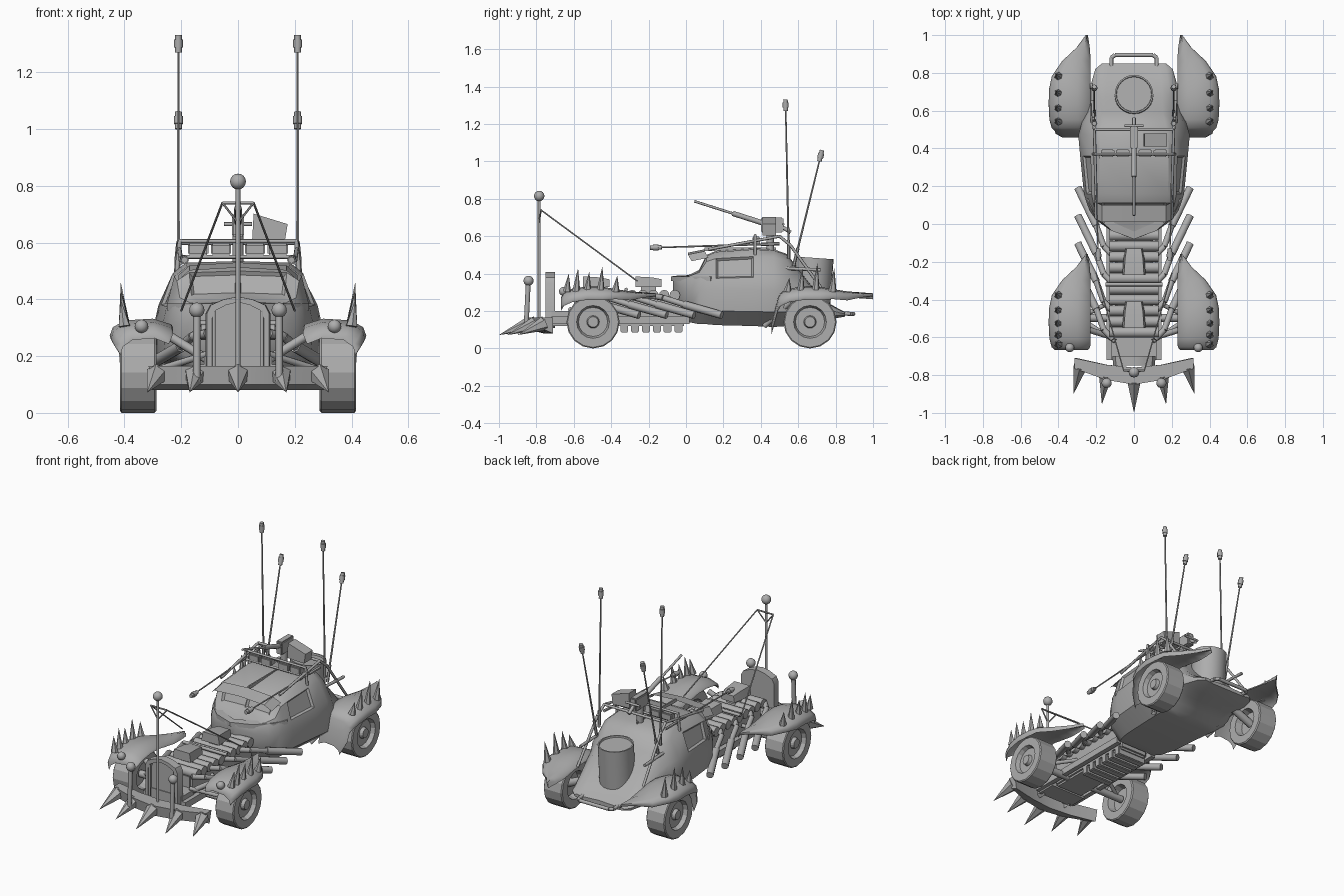
import bpy, bmesh, math
from mathutils import Vector, Matrix

cube = bpy.data.objects.get("Cube")
if cube:
    bpy.data.objects.remove(cube, do_unlink=True)

GREY = (0.42, 0.42, 0.42, 1)
mat = bpy.data.materials.new("bare grey metal")
mat.use_nodes = True
mat.diffuse_color = GREY
mat.node_tree.nodes["Principled BSDF"].inputs["Base Color"].default_value = GREY
SIDES = (("right", -1), ("left", 1))


def finish(name, bm, angle=35):
    bmesh.ops.recalc_face_normals(bm, faces=bm.faces)
    me = bpy.data.meshes.new(name)
    bm.to_mesh(me)
    bm.free()
    me.materials.append(mat)
    me.polygons.foreach_set("use_smooth", [True] * len(me.polygons))
    me.set_sharp_from_angle(angle=math.radians(angle))
    ob = bpy.data.objects.new(name, me)
    bpy.context.collection.objects.link(ob)
    return ob


def loft(name, rings, cap=True, closed=True, edit=None, angle=35):
    bm = bmesh.new()
    vs = [[bm.verts.new(p) for p in ring] for ring in rings]
    n = len(vs[0])
    grid = []
    for a, b in zip(vs, vs[1:]):
        grid.append([bm.faces.new((a[k], a[(k + 1) % n], b[(k + 1) % n], b[k]))
                     for k in range(n if closed else n - 1)])
    if cap:
        bm.faces.new(vs[0])
        bm.faces.new(vs[-1])
    bmesh.ops.recalc_face_normals(bm, faces=bm.faces)
    if edit:
        edit(bm, grid)
    return finish(name, bm, angle)


def rod(name, p, q, r, r2=None, sides=8):
    p, q = Vector(p), Vector(q)
    d = q - p
    m = Matrix.Translation((p + q) / 2) @ d.to_track_quat('Z', 'Y').to_matrix().to_4x4()
    bm = bmesh.new()
    bmesh.ops.create_cone(bm, cap_ends=True, segments=sides, radius1=r,
                          radius2=r if r2 is None else r2, depth=d.length, matrix=m)
    bmesh.ops.remove_doubles(bm, verts=bm.verts, dist=1e-5)
    return finish(name, bm, 50)


def pipe(name, pts, r, sides=8):
    for a, b in zip(pts, pts[1:]):
        rod(name, a, b, r, sides=sides)


def box(name, lo, hi, bevel=0.0):
    lo, hi = Vector(lo), Vector(hi)
    bm = bmesh.new()
    m = Matrix.Translation((lo + hi) / 2) @ Matrix.Diagonal((*(hi - lo), 1))
    bmesh.ops.create_cube(bm, size=1, matrix=m)
    if bevel:
        bmesh.ops.bevel(bm, geom=bm.edges[:], offset=bevel, segments=2, affect='EDGES')
    return finish(name, bm)


def ball(name, c, r):
    bm = bmesh.new()
    bmesh.ops.create_uvsphere(bm, u_segments=12, v_segments=8, radius=r, matrix=Matrix.Translation(c))
    return finish(name, bm, 60)


def lathe(name, profile, m, sides, angle=35):
    rings = [[m @ Vector((r * math.cos(t), r * math.sin(t), h))
              for t in (2 * math.pi * k / sides for k in range(sides))] for h, r in profile]
    return loft(name, rings, angle=angle)


# Body shell: y, half width, bottom, belt line, shoulder half width, roof
STATIONS = [(-.07, .03, .3, .365, .03, .375), (-.03, .13, .22, .365, .11, .385),
            (.02, .2, .14, .37, .17, .395), (.07, .235, .13, .37, .205, .42),
            (.11, .25, .13, .375, .215, .5), (.16, .265, .125, .375, .225, .522),
            (.36, .285, .12, .38, .23, .535), (.47, .295, .115, .38, .225, .53),
            (.54, .275, .12, .37, .205, .505), (.59, .25, .14, .34, .19, .44),
            (.67, .235, .15, .29, .185, .34), (.75, .225, .155, .23, .18, .25),
            (.82, .205, .165, .2, .17, .21), (.85, .17, .17, .19, .15, .195)]


def section(y, w, zb, belt, wr, roof):
    half = [(0, zb), (.64 * w, zb), (.97 * w, zb + (belt - zb) * .3), (w, zb + (belt - zb) * .75),
            (.95 * w, belt), (wr, belt + (roof - belt) * .72), (wr * .8, roof - .006), (0, roof)]
    full = half + [(-x, z) for x, z in half[-2:0:-1]]
    return [(x, y, z) for x, z in full]


def cut_windows(bm, grid):
    panes = [grid[5][k] for k in (4, 9)] + [grid[3][k] for k in (6, 7)]
    bmesh.ops.inset_individual(bm, faces=panes, thickness=.014, depth=-.012)


loft("body_shell", [section(*s) for s in STATIONS], edit=cut_windows)
visor = [(.21, .12, .485), (.17, .1, .52), (0, .1, .53), (-.17, .1, .52), (-.21, .12, .485)]
loft("windscreen_visor", [[(x, y - d, z - d * .2) for x, y, z in visor] for d in (0, .06, .09)],
     cap=False, closed=False)
lip = [(-.25, .13), (-.21, .05), (-.12, -.035), (0, -.08), (.12, -.035), (.21, .05), (.25, .13)]
loft("cowl_lip", [[(x, y, .36), (x, y, .385), (x * .85, y + .04, .39), (x * .85, y + .04, .36)]
                  for x, y in lip])
box("roof_seam", (-.004, .1, .52), (.004, .48, .54))

# Drum standing in the rear deck
drum = Matrix.Translation((0, .665, .165)) @ Matrix.Rotation(math.radians(-4), 4, 'X')
lathe("rear_drum", [(0, .102), (.32, .102), (.32, .094), (.31, .092)], drum, 24)

# Engine, chassis and underside
box("engine_block", (-.1, -.6, .12), (.1, 0, .28), .012)
box("front_crossmember", (-.12, -.72, .12), (.12, -.6, .2))
for i in range(10):
    y = -.06 - i * .057
    rod("engine_rib", (-.13, y, .285), (.13, y, .285), .028, sides=12)
for i in range(6):
    y = -.04 - i * .058
    box("sump_fin", (-.1, y - .021, .085), (.1, y + .021, .14), .005)
for y in (-.2, -.48):
    box("scoop_stem", (-.03, y - .04, .28), (.03, y + .04, .35))
    loft("intake_scoop", [[(s * w, y + d, z) for s, z in ((-1, .33), (1, .33), (.85, t), (-.85, t))]
                          for d, w, t in ((-.07, .062, .385), (.02, .055, .38), (.07, .045, .37))])
rod("engine_crossbar", (-.15, -.32, .315), (.15, -.32, .315), .01)
rod("front_axle", (-.32, -.497, .142), (.32, -.497, .142), .022, sides=10)

WHEEL = [(.33, 0), (.33, .075), (.288, .085), (.288, .136), (.294, .142), (.41, .142), (.415, .136),
         (.415, .088), (.39, .078), (.39, .034), (.41, .028), (.41, 0)]
# Fender: distance from wheel centre, crown height, inner and outer x
FENDER = [(-.17, .275, .25, .42), (-.155, .3, .238, .436), (-.11, .32, .235, .448), (-.03, .332, .235, .452),
          (.05, .33, .235, .45), (.12, .318, .235, .435), (.2, .305, .235, .38),
          (.27, .3, .24, .305), (.337, .295, .25, .256)]


def fender(name, s, cy, lead, spike_at):
    rings = []
    for d, z, a, b in lead + FENDER:
        w, y = b - a, cy + d
        drop = (.06 if d < .1 else .042) * min(1, w / .17)
        top = [(a, z - .02), (a + .3 * w, z), (a + .75 * w, z - .006), (a + .95 * w, z - drop * .5),
               (b, z - drop)]
        under = [(x - .006, h - .012) for x, h in reversed(top)]
        rings.append([(s * x, y, h) for x, h in top + under])
    loft(name, rings, angle=50)
    for d, h in spike_at:
        rod(name + "_spike", (s * .4, cy + d, .305), (s * .413, cy + d + .01, h), .022, 0, 6)


for side, s in SIDES:
    for end, cy in (("front", -.497), ("rear", .663)):
        spin = Matrix.Translation((0, cy, .142)) @ Matrix.Rotation(s * math.pi / 2, 4, 'Y')
        lathe(f"{side}_{end}_wheel", WHEEL, spin, 16, 15)
    fender(f"{side}_front_fender", s, -.497, [],
           [(-.14, .4), (-.09, .43), (-.03, .41), (.04, .44), (.12, .39)])
    fender(f"{side}_rear_fender", s, .663, [(-.205, .14, .235, .38), (-.185, .22, .235, .415)],
           [(-.12, .38), (-.05, .43), (.03, .46), (.12, .43)])
    ball(f"{side}_fender_lamp", (s * .34, -.655, .305), .024)

    # Chassis rails, suspension links and exhausts
    box(f"{side}_chassis_rail", (s * .13 - .015, -.72, .13), (s * .13 + .015, .02, .17))
    for y in (-.62, -.4):
        rod(f"{side}_suspension_arm", (s * .1, y, .21), (s * .29, -.497, .15), .012)
    rod(f"{side}_shock", (s * .11, -.6, .19), (s * .24, -.56, .27), .016)
    rod(f"{side}_trailing_link", (s * .2, .42, .12), (s * .28, .56, .25), .014)
    rod(f"{side}_hub_stub", (s * .2, .663, .2), (s * .34, .663, .142), .024, sides=10)
    for i in range(4):
        y = -.25 + i * .147
        pipe(f"{side}_exhaust", [(s * .11, y - .36, .28), (s * .16, y - .31, .27),
                                 (s * .2, y - .2, .235)], .016)
        rod(f"{side}_exhaust_tip", (s * .2, y - .2, .235), (s * .297, y, .178), .021, sides=10)

    # Antennas, forward poles and rack struts
    for name, p, q in (("tall_antenna", (.21, .55, .48), (.21, .533, 1.28)),
                       ("raked_antenna", (.21, .575, .44), (.21, .715, 1.01)),
                       ("forward_pole", (.21, .5, .56), (.19, -.14, .54))):
        p, q = Vector((s * p[0], *p[1:])), Vector((s * q[0], *q[1:]))
        u = (q - p).normalized()
        rod(f"{side}_{name}", p, q, .006, .004, 6)
        rod(f"{side}_{name}_spring", p, p + u * .1, .009, sides=6)
        for a, b, r in ((-.01, .012, .012), (.008, .036, .016), (.032, .052, .012)):
            rod(f"{side}_{name}_head", q + u * a, q + u * b, r, sides=8)
    pipe(f"{side}_rack_strut", [(s * .2, .12, .53), (s * .21, .5, .6), (s * .215, .56, .55),
                                (s * .225, .74, .3)], .008)
    rod(f"{side}_rack_post", (s * .215, .37, .5), (s * .205, .37, .605), .008)
    rod(f"{side}_rear_brace", (s * .22, .5, .43), (s * .22, .72, .42), .009)

    # Front posts and mast stay wires
    rod(f"{side}_bumper_post", (s * .145, -.855, .11), (s * .145, -.843, .36), .013)
    ball(f"{side}_post_skull", (s * .145, -.842, .362), .027)
    rod(f"{side}_stay_wire", (s * .055, -.775, .74), (s * .2, -.26, .36), .004, sides=6)
    rod(f"{side}_mast_brace", (0, -.785, .67), (s * .055, -.775, .74), .004, sides=6)

    # Roof lamps
    for x in (.06, .14):
        box(f"{side}_roof_lamp", (s * x - .036, .355, .555), (s * x + .036, .395, .598), .006)

# Roof rack bars
rod("rack_front_bar", (-.21, .37, .605), (.21, .37, .605), .007)
rod("rack_lower_bar", (-.21, .37, .55), (.21, .37, .55), .007)
rod("rack_rear_bar", (-.21, .5, .6), (.21, .5, .6), .008)

# Roof gun
rod("gun_pedestal", (0, .45, .52), (0, .45, .63), .02)
box("gun_receiver", (-.022, .4, .62), (.022, .52, .7), .006)
rod("gun_jacket", (0, .42, .668), (0, .25, .722), .014)
rod("gun_barrel", (0, .25, .722), (0, .045, .787), .007)
rod("gun_handles", (-.05, .52, .665), (.05, .52, .665), .007)
rod("gun_stock", (0, .5, .66), (0, .56, .62), .01)
loft("ammo_box", [[(.05, y, .61), (.165, y, .605), (.175, y, .665), (.055, y, .702)] for y in (.41, .48)])

# Radiator shell
arch = [(-.11, .13), (-.11, .35), (-.095, .38), (-.05, .4), (0, .41),
        (.05, .4), (.095, .38), (.11, .35), (.11, .13)]
loft("radiator_shell", [[(x, -.75, z), (x * 1.04, -.7, z), (x * .84, -.7, z - .02),
                         (x * .84, -.75, z - .02)] for x, z in arch])
loft("radiator_core", [[(x * .9, y, z - .01) for x, z in arch] for y in (-.715, -.7)])
for s in (-1, 1):
    rod("radiator_bar", (s * .085, -.745, .14), (s * .085, -.745, .36), .006)

# Mast
rod("mast", (0, -.785, .12), (0, -.785, .8), .008)
rod("mast_crossbar", (-.055, -.775, .74), (.055, -.775, .74), .005)
ball("mast_skull", (0, -.785, .815), .028)

# Spiked ram bumper and rear tube bumper
ram = [(-.315, -.71, -.765), (-.15, -.745, -.825), (0, -.76, -.85), (.15, -.745, -.825), (.315, -.71, -.765)]
loft("ram_bumper", [[(x, b, .165), (x, f, .165), (x * .96, f + .01, .1), (x * .96, b, .08)]
                    for x, b, f in ram])
for x, y, tx, ty in ((0, -.83, 0, -1), (.15, -.8, .17, -.955), (.285, -.755, .32, -.9)):
    for s in ((-1, 1) if x else (1,)):
        rod("ram_spike", (s * x, y, .135), (s * tx, ty, .072), .04, 0, 6)
pipe("rear_bumper", [(-.12, .8, .19), (-.12, .88, .185), (-.1, .895, .185), (.1, .895, .185),
                     (.12, .88, .185), (.12, .8, .19)], .011)
